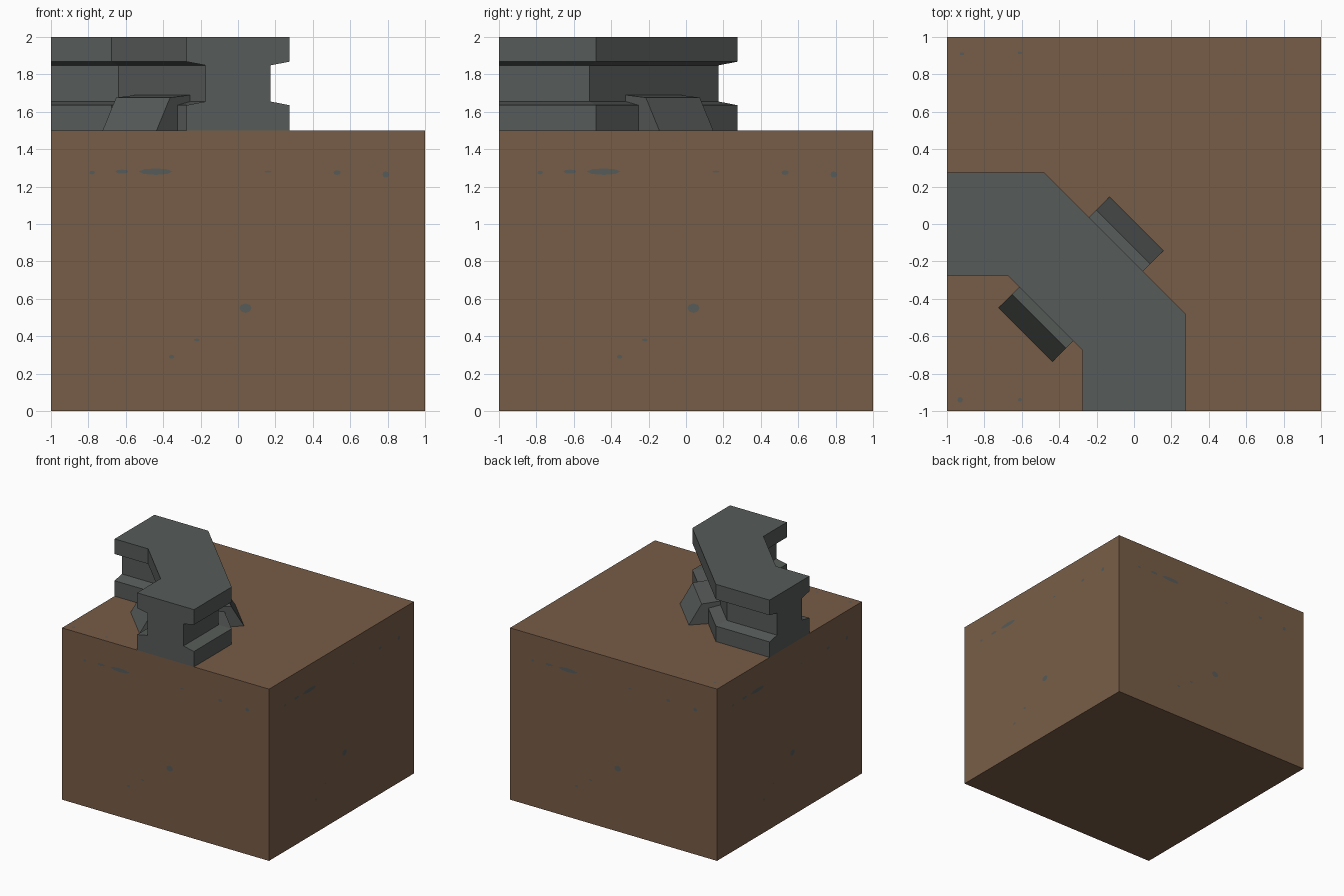
import bpy, bmesh, math
from mathutils import Matrix, Vector

if "Cube" in bpy.data.objects:
    bpy.data.objects.remove(bpy.data.objects["Cube"])


def material(name, rgb):
    m = bpy.data.materials.new(name)
    m.diffuse_color = (*rgb, 1)
    m.use_nodes = True
    m.node_tree.nodes["Principled BSDF"].inputs["Base Color"].default_value = m.diffuse_color
    return m


SOIL = material("soil_brown", (0.187, 0.108, 0.063))
STONE = material("stone_grey", (0.094, 0.105, 0.098))


def make_object(name, bm, mat):
    bmesh.ops.recalc_face_normals(bm, faces=bm.faces[:])
    mesh = bpy.data.meshes.new(name)
    bm.to_mesh(mesh)
    bm.free()
    mesh.materials.append(mat)
    ob = bpy.data.objects.new(name, mesh)
    bpy.context.collection.objects.link(ob)
    return ob


def loft(name, rings, mat):
    """Join matching rings of points and cap both ends."""
    bm = bmesh.new()
    vs = [[bm.verts.new(p) for p in ring] for ring in rings]
    n = len(vs[0])
    for a, b in zip(vs, vs[1:]):
        for i in range(n):
            j = (i + 1) % n
            bm.faces.new((a[i], a[j], b[j], b[i]))
    bm.faces.new(vs[0])
    bm.faces.new(vs[-1])
    return make_object(name, bm, mat)


# Ground block
bm = bmesh.new()
bmesh.ops.create_cube(bm, size=1, matrix=Matrix.Translation((0, 0, 0.75)) @ Matrix.Diagonal((2, 2, 1.5, 1)))
make_object("ground_block", bm, SOIL)

# Curved rail: I-shaped section swept round a chamfered corner
half = [(0.275, 1.5), (0.275, 1.635), (0.173, 1.655), (0.173, 1.848), (0.275, 1.868), (0.275, 2.0)]
section = half + [(-d, z) for d, z in reversed(half)]
BEND, MITRE = -0.578, 0.355
stations = [
    lambda d: (-1, d),
    lambda d: (BEND + MITRE * d, d),
    lambda d: (d, BEND + MITRE * d),
    lambda d: (d, -1),
]
loft("rail", [[(*f(d), z) for d, z in section] for f in stations], STONE)

# Clamps leaning on both sides of the diagonal
clamp = [(0.42, 1.5), (0.318, 1.676), (0.165, 1.69), (0.165, 1.655), (0.262, 1.635), (0.262, 1.5)]
along = Vector((1, -1, 0)).normalized()
out = Vector((1, 1, 0)).normalized()
centre = out * (BEND / math.sqrt(2))
for name, side in (("outer_clamp", 1), ("inner_clamp", -1)):
    loft(name, [[centre + along * u + out * side * d + Vector((0, 0, z)) for d, z in clamp]
                for u in (-0.195, 0.213)], STONE)

# Small stone flecks: (across, up, width, height)
SIDE = [(-0.78, 1.275, 0.03, 0.02), (-0.62, 1.28, 0.07, 0.022), (-0.44, 1.28, 0.18, 0.035),
        (0.16, 1.28, 0.04, 0.01), (0.53, 1.275, 0.04, 0.025), (0.79, 1.265, 0.035, 0.035),
        (0.04, 0.55, 0.065, 0.05), (-0.22, 0.38, 0.03, 0.015), (-0.355, 0.29, 0.03, 0.02)]
TOP = [(-0.92, 0.91, 0.025, 0.015), (-0.61, 0.915, 0.025, 0.015),
       (-0.93, -0.94, 0.03, 0.03), (-0.61, -0.94, 0.02, 0.02)]


def flecks(name, spots, matrix):
    bm = bmesh.new()
    for x, y, w, h in spots:
        ring = [(x + w / 2 * math.cos(a), y + h / 2 * math.sin(a), 0)
                for a in (math.tau * i / 8 for i in range(8))]
        bm.faces.new([bm.verts.new(matrix @ Vector(p)) for p in ring])
    # recalculating single faces is ambiguous, so the normals stay as drawn
    mesh = bpy.data.meshes.new(name)
    bm.to_mesh(mesh)
    bm.free()
    mesh.materials.append(STONE)
    bpy.context.collection.objects.link(bpy.data.objects.new(name, mesh))


upright = Matrix.Translation((0, -1.001, 0)) @ Matrix.Rotation(math.pi / 2, 4, 'X')
for i, side in enumerate(("front", "right", "back", "left")):
    flecks(side + "_flecks", SIDE, Matrix.Rotation(i * math.pi / 2, 4, 'Z') @ upright)
flecks("top_flecks", TOP, Matrix.Translation((0, 0, 1.501)))
